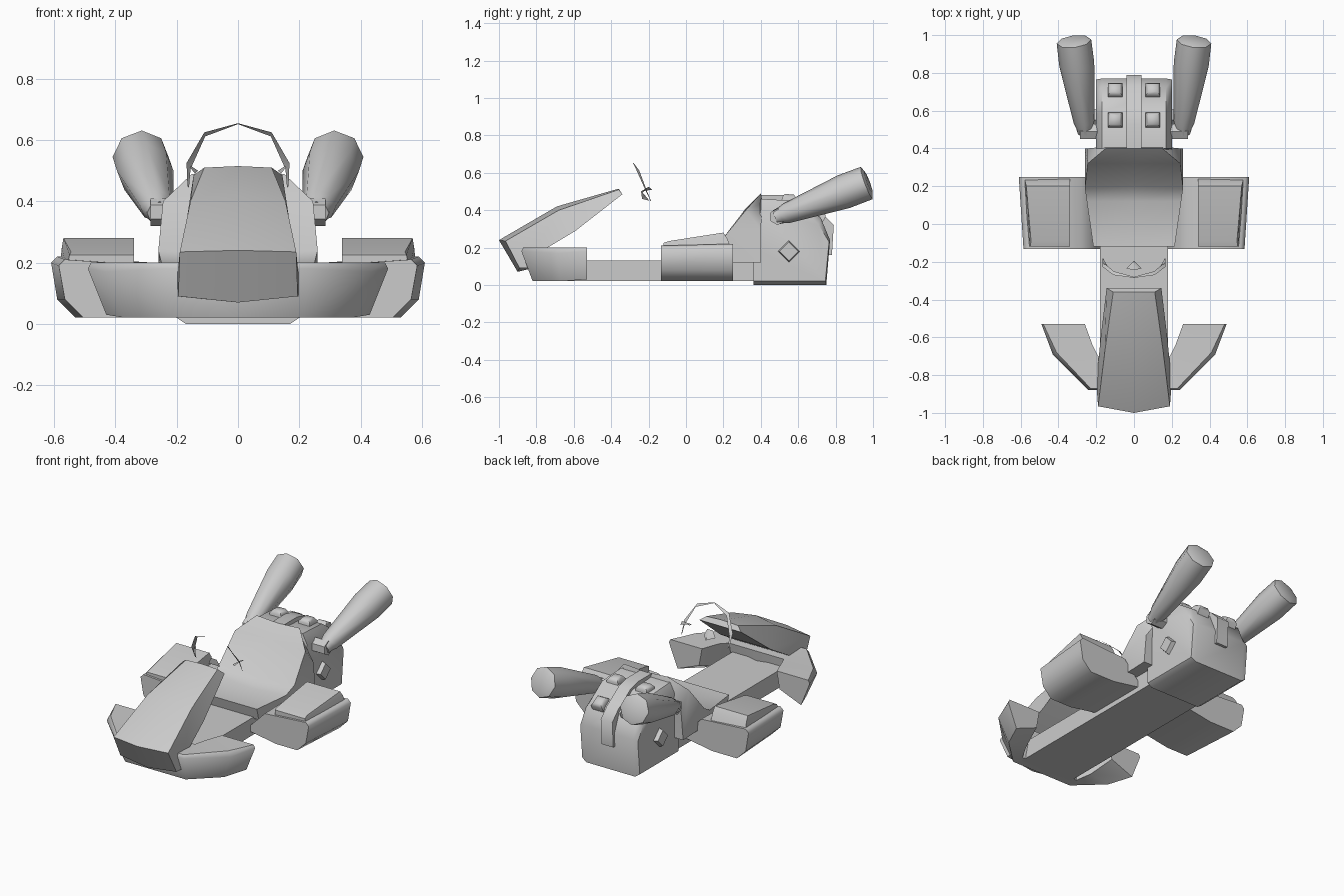
import bpy, bmesh, math
from mathutils import Vector

default_cube = bpy.data.objects.get("Cube")
if default_cube:
    bpy.data.objects.remove(default_cube, do_unlink=True)

grey = bpy.data.materials.new("plain_grey")
grey.use_nodes = True
colour = (0.6, 0.6, 0.6, 1)
grey.diffuse_color = colour
grey.node_tree.nodes["Principled BSDF"].inputs["Base Color"].default_value = colour


def finish(name, bm, mirror, angle):
    """Turn a bmesh into a smooth-by-angle object, optionally mirrored across x."""
    bmesh.ops.recalc_face_normals(bm, faces=bm.faces)
    mesh = bpy.data.meshes.new(name)
    bm.to_mesh(mesh)
    bm.free()
    mesh.materials.append(grey)
    obj = bpy.data.objects.new(name, mesh)
    bpy.context.collection.objects.link(obj)
    bpy.ops.object.select_all(action="DESELECT")
    obj.select_set(True)
    bpy.context.view_layer.objects.active = obj
    bpy.ops.object.shade_smooth_by_angle(angle=math.radians(angle))
    if mirror:
        obj.modifiers.new("mirror", "MIRROR")


def loft(name, rings, mirror=False, cap_start=True, closed=True, angle=55):
    """Skin a list of equally long point rings."""
    bm = bmesh.new()
    rows = [[bm.verts.new(point) for point in ring] for ring in rings]
    count = len(rows[0])
    for lower, upper in zip(rows, rows[1:]):
        for i in range(count if closed else count - 1):
            j = (i + 1) % count
            bm.faces.new((lower[i], lower[j], upper[j], upper[i]))
    if closed:
        bm.faces.new(rows[-1])
        if cap_start:
            bm.faces.new(rows[0])
    finish(name, bm, mirror, angle)


def rectangle(x0, x1, y0, y1, z):
    return [(x0, y0, z), (x1, y0, z), (x1, y1, z), (x0, y1, z)]


def profile(x, points):
    return [(x, y, z) for y, z in points]


def circle(centre, direction, radius, sides, turn=0):
    """Ring of points around an axis."""
    axis = Vector(direction).normalized()
    side = axis.cross(Vector((0, 0, 1))).normalized()
    up = side.cross(axis)
    turns = [turn + math.tau * i / sides for i in range(sides)]
    return [Vector(centre) + radius * (math.sin(t) * side + math.cos(t) * up) for t in turns]


# Floor pan
loft("floor_pan", [rectangle(-.18, .18, -.78, .4, z) for z in (.02, .13)])

# Front bumper, swept outward from the centre
loft("front_bumper", [
    [(0, -.82, .02), (0, -.88, .18), (0, -.87, .2), (0, -.7, .19), (0, -.7, .02)],
    [(.21, -.82, .02), (.24, -.88, .18), (.23, -.87, .2), (.19, -.7, .19), (.2, -.75, .02)],
    [(.37, -.67, .02), (.43, -.69, .17), (.41, -.68, .2), (.22, -.64, .2), (.24, -.67, .04)],
    [(.43, -.53, .03), (.49, -.53, .18), (.48, -.53, .2), (.26, -.53, .2), (.28, -.53, .09)],
], mirror=True, cap_start=False)


# Nose fairing: crowned top panel with bevelled flanks
def nose_ring(top_x, top_y, top_z, mid_y, mid_z, low_x, low_y, low_z):
    return [(-top_x, top_y, top_z), (0, mid_y, mid_z), (top_x, top_y, top_z),
            (low_x, low_y, low_z), (-low_x, low_y, low_z)]


loft("nose_fairing", [
    nose_ring(.11, -.36, .51, -.36, .515, .145, -.34, .485),
    nose_ring(.155, -.68, .4, -.69, .42, .175, -.59, .29),
    nose_ring(.19, -.965, .235, -1, .24, .2, -.84, .14),
    nose_ring(.195, -.89, .09, -.9, .07, .2, -.82, .09),
])


# Seat: raised front edge, shallow dish, scooped back and headrest lip
def seat_ring(half, side_y, side_z, mid_y, mid_z, low_y, low_z):
    return [(-half, side_y, side_z), (0, mid_y, mid_z), (half, side_y, side_z),
            (half, low_y, low_z), (-half, low_y, low_z)]


loft("seat", [
    seat_ring(.215, -.12, .195, -.12, .195, -.1, .12),
    seat_ring(.25, .12, .2, .12, .18, .12, .12),
    seat_ring(.26, .19, .24, .2, .22, .4, .12),
    seat_ring(.245, .32, .4, .32, .41, .4, .3),
    seat_ring(.15, .4, .49, .4, .48, .41, .44),
])

# Engine block with chamfered flanks
outer = [(.36, .02), (.36, .2), (.4, .4), (.58, .39), (.71, .32), (.765, .23), (.745, .02)]
inner = [(.36, 0), (.36, .2), (.4, .46), (.59, .45), (.72, .36), (.77, .24), (.75, 0)]
loft("engine_block", [profile(-.2, outer), profile(-.17, inner),
                      profile(.17, inner), profile(.2, outer)])

# Raised spine over the engine
spine = [(.4, .4), (.4, .48), (.53, .48), (.61, .46), (.73, .38), (.79, .32), (.78, .16), (.7, .16)]
loft("engine_spine", [profile(x, spine) for x in (-.04, .04)])

# Square domed bolts on top of the engine
for row, (y, z, lean) in enumerate([(.55, .44, .05), (.7, .36, .5)]):
    normal = Vector((0, math.sin(lean), math.cos(lean)))
    base = Vector((.1, y, z))
    loft("engine_bolt_" + str(row), [circle(base + normal * h, normal, r, 4, math.pi / 4)
         for h, r in ((-.02, .055), (.025, .055), (.045, .035))], mirror=True)

# Side caps on the engine
loft("engine_side_cap", [circle((x, .55, .18), (1, 0, 0), r, 4)
                         for x, r in ((.18, .065), (.225, .05))], mirror=True)

# Exhausts: short elbow and flared pipe with a closed tip
loft("exhaust_elbow", [circle((x, .49, .365), (1, 0, 0), .045, 6) for x in (.16, .285)], mirror=True)
start, end = Vector((.257, .48, .362)), Vector((.318, .966, .545))
axis = end - start
flare = [(0, .04), (.06, .045), (.12, .055), (.75, .093), (1, .092), (1.02, .065)]
loft("exhaust_pipe", [circle(start + axis * t, axis, r, 8) for t, r in flare], mirror=True, angle=60)


# Side pods: wedge section running front to back, thinning toward the floor pan
def pod_section(y, inset, lift):
    section = [(.18, .05), (.36, .02), (.53, .02), (.59, .08), (.61, .2), (.59, .22), (.28, .2), (.18, .09)]
    return [(x - inset * (x > .4), y, z + lift * (z > .15)) for x, z in section]


loft("side_pod", [pod_section(-.133, .025, -.01), pod_section(.25, 0, 0)], mirror=True)

# Raised pod lids
loft("pod_lid", [
    [(.34, -.12, .18), (.56, -.12, .18), (.58, .24, .2), (.34, .24, .2)],
    [(.34, -.12, .225), (.55, -.12, .225), (.575, .22, .25), (.34, .22, .25)],
    [(.34, -.09, .235), (.545, -.09, .235), (.57, .2, .28), (.34, .2, .28)],
], mirror=True)

# Thin steering handle: arch with hanging grips, and a small hub
loft("steering_handle", [
    [(0, -.285, .655), (0, -.28, .652)],
    [(.11, -.27, .625), (.107, -.25, .612)],
    [(.168, -.225, .525), (.155, -.21, .505)],
    [(.165, -.19, .45), (.16, -.185, .445)],
], mirror=True, closed=False)
loft("handle_grip", [
    [(.165, -.18, .51), (.168, -.2, .525)],
    [(.13, -.24, .5), (.14, -.235, .49)],
], mirror=True, closed=False)
loft("steering_hub", [
    [(-.04, -.235, .46), (.04, -.235, .46), (0, -.195, .45)],
    [(-.02, -.24, .5), (.02, -.24, .5), (0, -.22, .48)],
])
